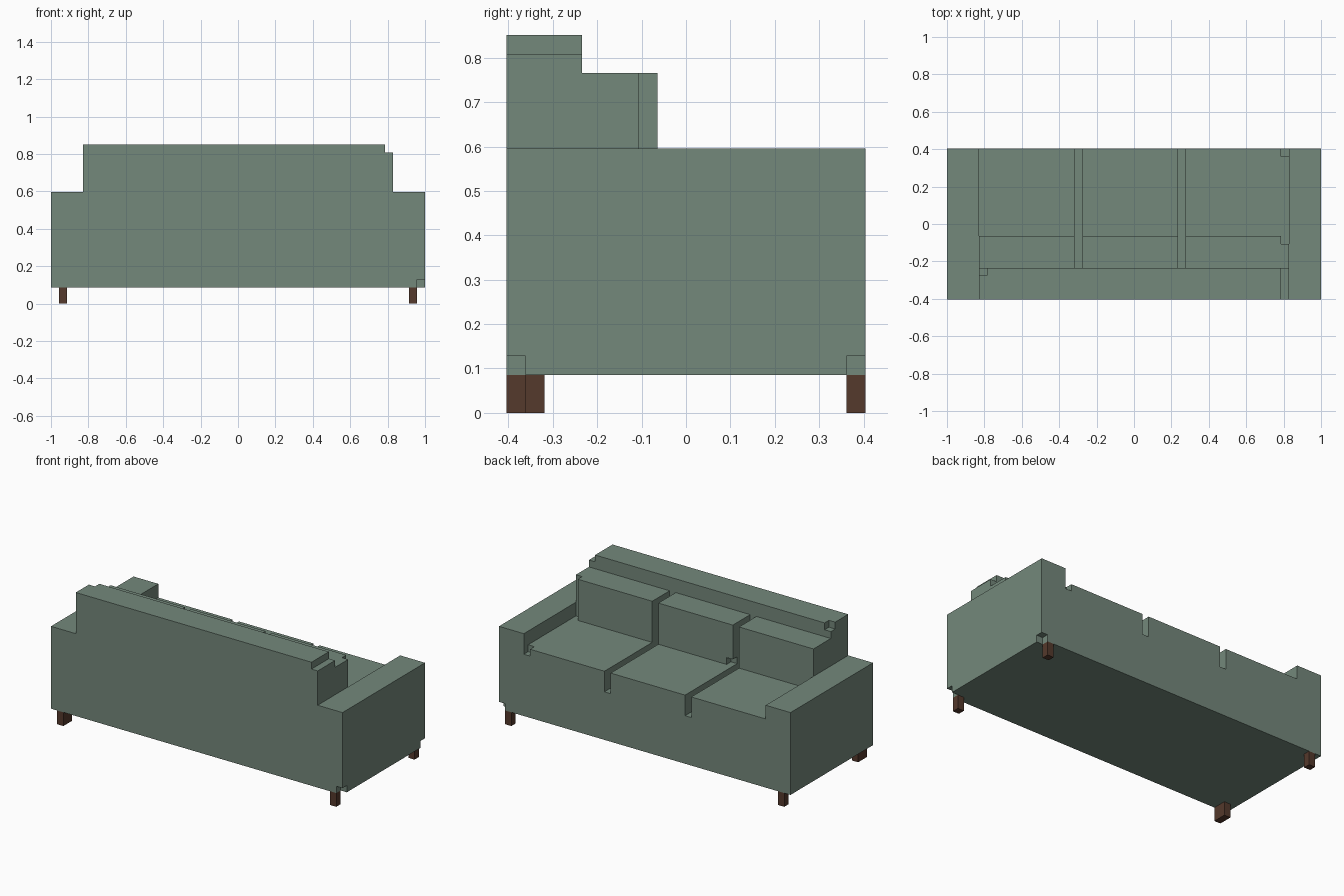
import bpy
import bmesh
from mathutils import Vector

cube = bpy.data.objects.get("Cube")
if cube:
    bpy.data.objects.remove(cube, do_unlink=True)

U = 2 / 47  # one block; all sizes below are whole blocks


def material(name, rgb):
    m = bpy.data.materials.new(name)
    m.use_nodes = True
    m.diffuse_color = (*rgb, 1)
    m.node_tree.nodes["Principled BSDF"].inputs["Base Color"].default_value = (*rgb, 1)
    return m


GREEN = material("sage_green_fabric", (0.174, 0.246, 0.198))
BROWN = material("dark_brown_wood", (0.089, 0.041, 0.025))


def box(name, x, y, z, mat):
    """Box from block ranges, counted from the x, y, z minimum corner."""
    size = Vector((x[1] - x[0], y[1] - y[0], z[1] - z[0])) * U
    mid = Vector((sum(x) / 2 - 23.5, sum(y) / 2 - 9.5, sum(z) / 2)) * U
    bm = bmesh.new()
    bmesh.ops.create_cube(bm, size=1)
    for v in bm.verts:
        v.co = Vector(a * b for a, b in zip(v.co, size)) + mid
    mesh = bpy.data.meshes.new(name)
    bm.to_mesh(mesh)
    bm.free()
    mesh.materials.append(mat)
    ob = bpy.data.objects.new(name, mesh)
    bpy.context.collection.objects.link(ob)
    return ob


def notch(target, x, y, z):
    """Cut a block range out of a part."""
    cutter = box("cutter", x, y, z, GREEN)
    cutter.hide_render = True
    mod = target.modifiers.new("notch", 'BOOLEAN')
    mod.operation = 'DIFFERENCE'
    mod.solver = 'EXACT'
    mod.object = cutter
    bpy.context.view_layer.objects.active = target
    bpy.ops.object.modifier_apply(modifier=mod.name)
    bpy.data.objects.remove(cutter, do_unlink=True)


# Frame: base, arms and backrest
box("base", (4, 43), (0, 19), (2, 9), GREEN)
box("right_arm", (0, 4), (0, 19), (2, 14), GREEN)
left_arm = box("left_arm", (43, 47), (0, 19), (2, 14), GREEN)
backrest = box("backrest", (4, 43), (0, 4), (9, 20), GREEN)

# Three seat cushions and back cushions with one-block gaps
seats, backs = [], []
for side, x in (("right", (4, 16)), ("middle", (17, 29)), ("left", (30, 43))):
    seats.append(box(side + "_seat_cushion", x, (4, 19), (9, 12), GREEN))
    backs.append(box(side + "_back_cushion", x, (4, 8), (12, 18), GREEN))

# Small chipped corners
notch(left_arm, (46, 48), (-1, 1), (1, 3))
notch(left_arm, (46, 48), (18, 20), (1, 3))
notch(backrest, (42, 44), (-1, 5), (19, 21))
notch(backrest, (3, 5), (3, 5), (19, 21))
notch(seats[2], (42, 44), (18, 20), (11, 13))
notch(backs[2], (42, 44), (7, 9), (11, 19))
notch(backs[1], (16, 18), (7, 9), (11, 13))

# Legs, one of them two blocks deep
for name, x, y in (("right_front_leg", 1, (0, 2)), ("left_front_leg", 45, (0, 1)),
                   ("right_back_leg", 1, (18, 19)), ("left_back_leg", 45, (18, 19))):
    box(name, (x, x + 1), y, (0, 2), BROWN)
